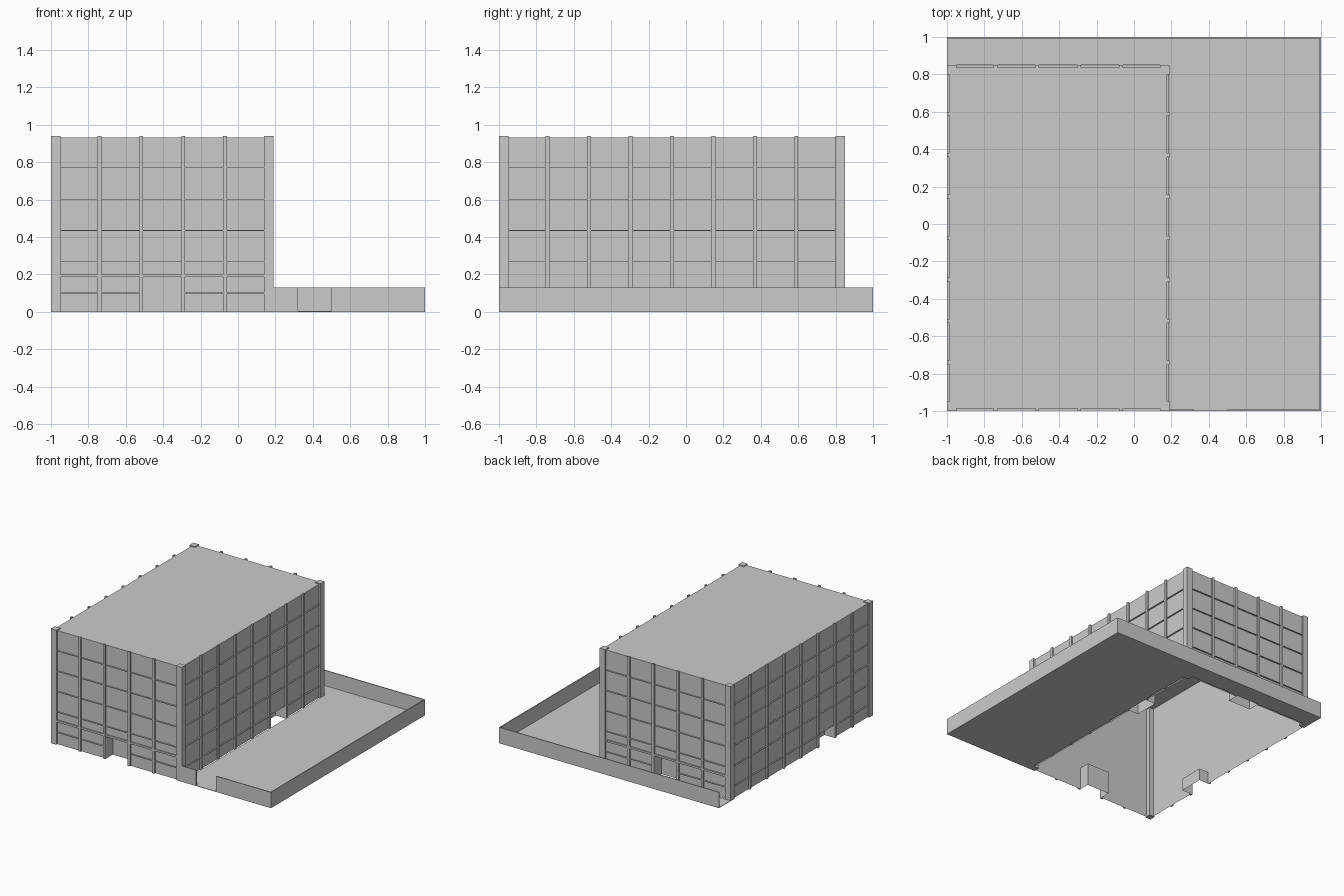
import bpy, bmesh
from math import pi
from mathutils import Matrix, Vector

cube = bpy.data.objects.get("Cube")
if cube:
    bpy.data.objects.remove(cube, do_unlink=True)

GREY = (0.6, 0.6, 0.6, 1)
mat = bpy.data.materials.new("plain grey")
mat.use_nodes = True
mat.diffuse_color = GREY
mat.node_tree.nodes["Principled BSDF"].inputs["Base Color"].default_value = GREY

X0, X1, Y0, Y1 = -1.0, 0.19, -1.0, 0.85   # building footprint
TOP, ROOF, INSET = 0.94, 0.933, 0.013
CORNER, PIER = 0.05, 0.02
STOREY, BASE = 0.1675, 0.1
DOOR_DEPTH = 0.085


def box(bm, lo, hi):
    lo, hi = Vector(lo), Vector(hi)
    m = Matrix.Translation((lo + hi) / 2) @ Matrix.Diagonal((*(hi - lo), 1))
    bmesh.ops.create_cube(bm, size=1, matrix=m)


def quad(bm, a, b, c, d):
    bm.faces.new([bm.verts.new(p) for p in (a, b, c, d)])


def finish(bm, name, matrix=Matrix()):
    mesh = bpy.data.meshes.new(name)
    bm.to_mesh(mesh)
    bm.free()
    mesh.materials.append(mat)
    ob = bpy.data.objects.new(name, mesh)
    ob.matrix_world = matrix
    bpy.context.collection.objects.link(ob)


def facade(name, matrix, length, bays, door_bay, door_top, band):
    """Local frame: x along the wall, -y outward, z up."""
    first, last = 0.26, length - 0.26
    centres = [first + (last - first) * i / (bays - 2) for i in range(bays - 1)]
    starts = [CORNER] + [c + PIER / 2 for c in centres]
    ends = [c - PIER / 2 for c in centres] + [length - CORNER]

    # Piers between the bays
    bm = bmesh.new()
    for c in centres:
        box(bm, (c - PIER / 2, 0, 0), (c + PIER / 2, INSET, TOP))
    finish(bm, name + "_piers", matrix)

    walls, ledges, door = bmesh.new(), bmesh.new(), bmesh.new()
    for i, (a, b) in enumerate(zip(starts, ends)):
        is_door = i == door_bay
        low = door_top if is_door else 0
        quad(walls, (a, INSET, low), (b, INSET, low), (b, INSET, ROOF), (a, INSET, ROOF))
        # Thin floor ledges
        for k in range(5):
            z = BASE + k * STOREY
            if not (is_door and k == 0):
                box(ledges, (a, 0.002, z - 0.002), (b, INSET, z + 0.002))
        if band:
            box(ledges, (a, 0.002, 0.185), (b, INSET, 0.2))
        # Recessed doorway
        if is_door:
            n, f, t = INSET, INSET + DOOR_DEPTH, door_top
            quad(door, (a, f, 0), (b, f, 0), (b, f, t), (a, f, t))
            quad(door, (a, n, 0), (a, f, 0), (a, f, t), (a, n, t))
            quad(door, (b, f, 0), (b, n, 0), (b, n, t), (b, f, t))
            quad(door, (a, n, t), (a, f, t), (b, f, t), (b, n, t))
    finish(walls, name + "_wall_panels", matrix)
    finish(ledges, name + "_ledges", matrix)
    finish(door, name + "_doorway", matrix)


def place(x, y, turn):
    return Matrix.Translation((x, y, 0)) @ Matrix.Rotation(turn, 4, 'Z')


# Four facades
W, D = X1 - X0, Y1 - Y0
facade("front", place(X0, Y0, 0), W, 5, 2, 0.185, True)
facade("left", place(X1, Y0, pi / 2), D, 8, 5, BASE, False)
facade("back", place(X1, Y1, pi), W, 5, 2, 0.185, True)
facade("right", place(X0, Y1, -pi / 2), D, 8, 5, BASE, False)

# Corner pillars
bm = bmesh.new()
for x in (X0, X1 - CORNER):
    for y in (Y0, Y1 - CORNER):
        box(bm, (x, y, 0), (x + CORNER, y + CORNER, TOP))
finish(bm, "corner_pillars")

# Flat roof
bm = bmesh.new()
quad(bm, (X0 + INSET, Y0 + INSET, ROOF), (X1 - INSET, Y0 + INSET, ROOF),
     (X1 - INSET, Y1 - INSET, ROOF), (X0 + INSET, Y1 - INSET, ROOF))
finish(bm, "roof")

# L-shaped yard beside and behind the open-bottomed building
bm = bmesh.new()
box(bm, (X1, -1, 0), (1, 1, 0.004))
box(bm, (-1, Y1, 0), (X1, 1, 0.004))
finish(bm, "yard_ground")

# Low yard wall with an entrance gap at the front
H, T = 0.13, 0.008
bm = bmesh.new()
box(bm, (X1, -1, 0), (0.32, -1 + T, H))
box(bm, (0.5, -1, 0), (1, -1 + T, H))
box(bm, (1 - T, -1 + T, 0), (1, 1 - T, H))
box(bm, (-1, 1 - T, 0), (1, 1, H))
finish(bm, "yard_wall")
